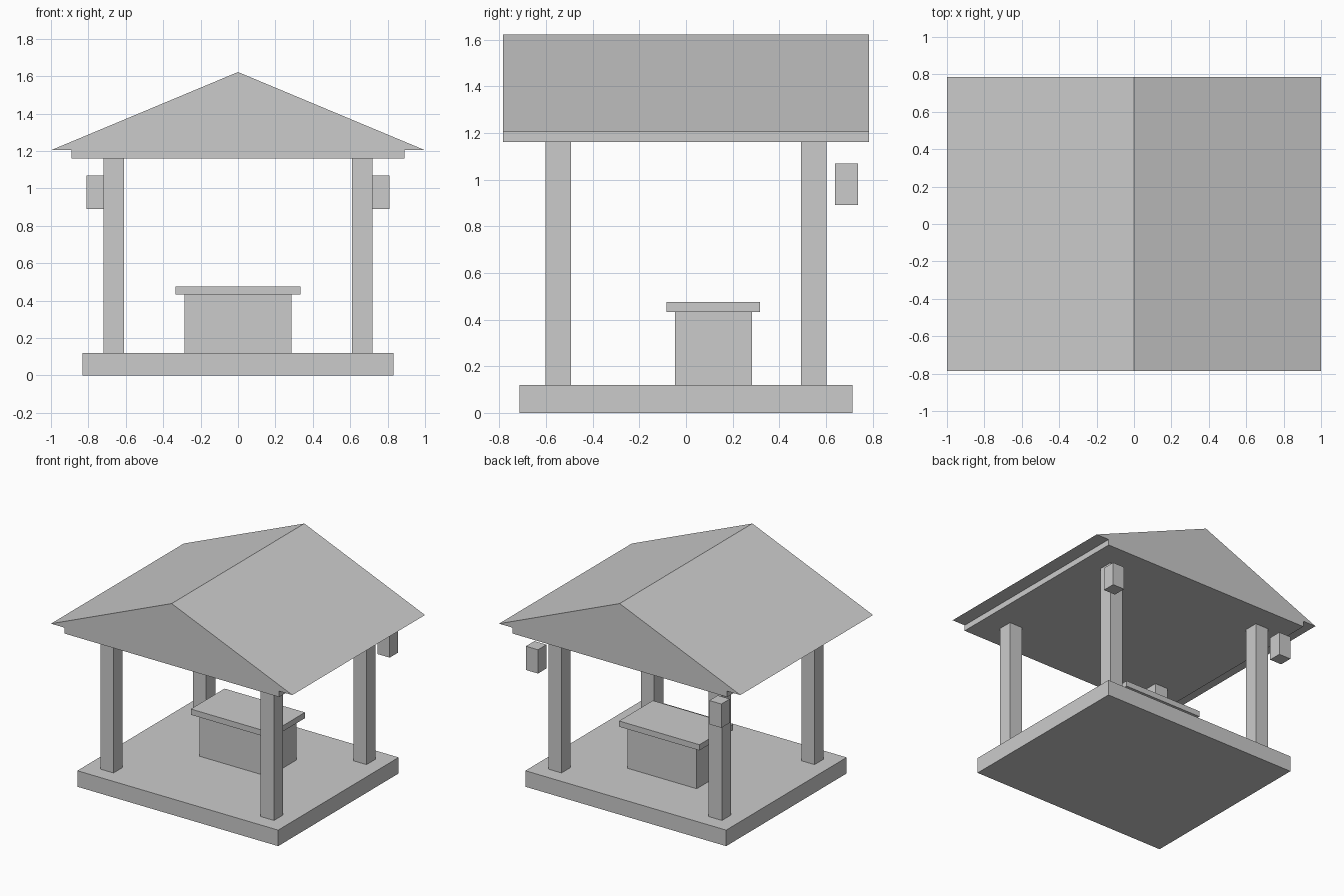
import bpy, bmesh

if "Cube" in bpy.data.objects:
    bpy.data.objects.remove(bpy.data.objects["Cube"])

grey = bpy.data.materials.new("plain_grey")
grey.diffuse_color = (0.6, 0.6, 0.6, 1)
grey.use_nodes = True
grey.node_tree.nodes["Principled BSDF"].inputs["Base Color"].default_value = grey.diffuse_color


def finish(name, bm):
    bmesh.ops.recalc_face_normals(bm, faces=bm.faces)
    mesh = bpy.data.meshes.new(name)
    bm.to_mesh(mesh)
    bm.free()
    mesh.materials.append(grey)
    obj = bpy.data.objects.new(name, mesh)
    bpy.context.collection.objects.link(obj)
    return obj


def box(name, x, y, z):
    """Box from (min, max) ranges on each axis."""
    bm = bmesh.new()
    bmesh.ops.create_cube(bm, size=1)
    for v in bm.verts:
        v.co = [sum(r) / 2 + c * (r[1] - r[0]) for c, r in zip(v.co, (x, y, z))]
    return finish(name, bm)


def prism(name, profile, y):
    """Extrude an x-z profile along y."""
    bm = bmesh.new()
    face = bm.faces.new([bm.verts.new((px, y[0], pz)) for px, pz in profile])
    ext = bmesh.ops.extrude_face_region(bm, geom=[face])
    new = [g for g in ext["geom"] if isinstance(g, bmesh.types.BMVert)]
    bmesh.ops.translate(bm, verts=new, vec=(0, y[1] - y[0], 0))
    return finish(name, bm)


# Floor slab
box("floor_slab", (-0.832, 0.832), (-0.713, 0.713), (0, 0.12))

# Corner posts, and lanterns just outside the back posts
for sx, side in ((-1, "left"), (1, "right")):
    for sy, end in ((-1, "front"), (1, "back")):
        box(f"post_{end}_{side}", sorted((sx * 0.61, sx * 0.72)),
            sorted((sy * 0.493, sy * 0.602)), (0.12, 1.16))
    box(f"lantern_{side}", sorted((sx * 0.71, sx * 0.81)), (0.638, 0.738), (0.89, 1.068))

# Table with overhanging top
box("table_body", (-0.287, 0.287), (-0.047, 0.283), (0.12, 0.432))
box("table_top", (-0.333, 0.333), (-0.083, 0.317), (0.432, 0.475))

# Ceiling slab and gabled roof
box("ceiling_slab", (-0.89, 0.89), (-0.785, 0.785), (1.16, 1.204))
prism("gable_roof", [(-1, 1.204), (1, 1.204), (0, 1.622)], (-0.785, 0.785))
